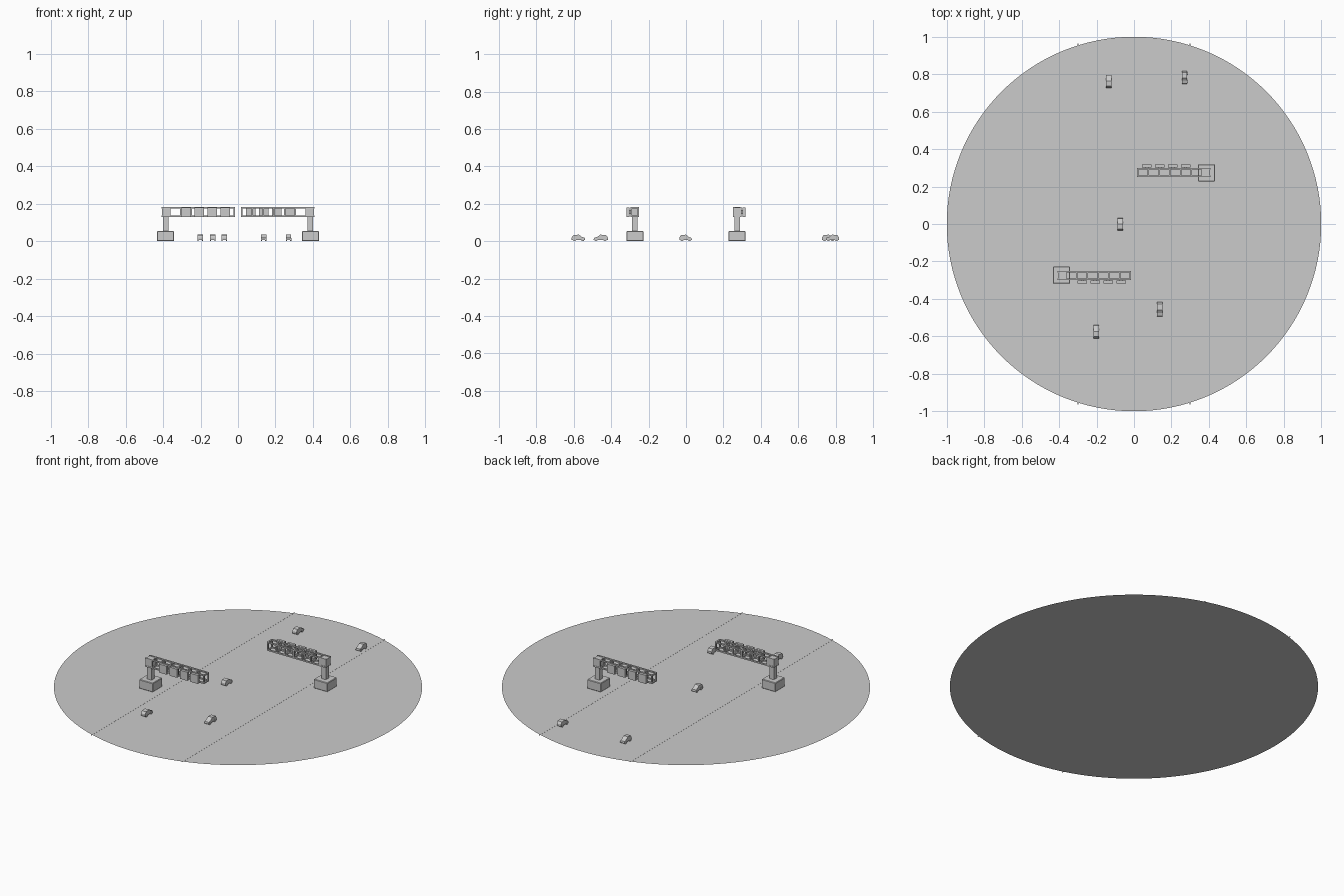
import bpy, bmesh
from math import pi
from mathutils import Matrix, Vector

if "Cube" in bpy.data.objects:
    bpy.data.objects.remove(bpy.data.objects["Cube"])


def finish(bm, name, rot=0.0, loc=(0, 0, 0)):
    bmesh.ops.recalc_face_normals(bm, faces=bm.faces)
    me = bpy.data.meshes.new(name)
    bm.to_mesh(me)
    bm.free()
    ob = bpy.data.objects.new(name, me)
    ob.rotation_euler.z = rot
    ob.location = loc
    bpy.context.collection.objects.link(ob)
    return ob


def box(bm, x0, x1, y0, y1, z0, z1):
    m = Matrix.Translation(((x0 + x1) / 2, (y0 + y1) / 2, (z0 + z1) / 2))
    m = m @ Matrix.Diagonal((x1 - x0, y1 - y0, z1 - z0, 1))
    bmesh.ops.create_cube(bm, size=1, matrix=m)


def cyl(bm, r, depth, center, axis='Z', seg=16):
    m = Matrix.Translation(center)
    if axis == 'X':
        m = m @ Matrix.Rotation(pi / 2, 4, 'Y')
    bmesh.ops.create_cone(bm, cap_ends=True, segments=seg, radius1=r, radius2=r,
                          depth=depth, matrix=m)


# Flat round ground
bm = bmesh.new()
bmesh.ops.create_circle(bm, cap_ends=True, segments=128, radius=1)
finish(bm, "ground_disc")

# Carriageway edge lines, just reaching past the rim
for side, x in (("left", -0.3), ("right", 0.3)):
    bm = bmesh.new()
    box(bm, x - 0.003, x + 0.003, -0.963, 0.963, 0, 0.0006)
    finish(bm, side + "_edge_line")


def gantry(prefix, rot):
    # Concrete footing
    bm = bmesh.new()
    box(bm, -0.433, -0.342, -0.319, -0.228, 0, 0.054)
    ob = finish(bm, prefix + "_footing", rot)
    bev = ob.modifiers.new("bevel", 'BEVEL')
    bev.width, bev.segments = 0.003, 1

    # Post and the solid head that carries the truss
    bm = bmesh.new()
    box(bm, -0.401, -0.371, -0.289, -0.259, 0.05, 0.135)
    finish(bm, prefix + "_post", rot)
    bm = bmesh.new()
    box(bm, -0.407, -0.366, -0.296, -0.252, 0.131, 0.179)
    finish(bm, prefix + "_post_head", rot)

    # Cantilevered box truss: four chords and square frames at each bay
    bm = bmesh.new()
    t = 0.008
    xa, xb, ya, yb, za, zb = -0.408, -0.016, -0.298, -0.25, 0.129, 0.182
    for y in (ya, yb - t):
        for z in (za, zb - t):
            box(bm, xa, xb, y, y + t, z, z + t)
    bays = 6
    for i in range(bays + 1):
        x = -0.368 + (xb - t + 0.368) * i / bays
        for y in (ya, yb - t):
            box(bm, x, x + t, y, y + t, za, zb)
        for z in (za, zb - t):
            box(bm, x, x + t, ya, yb, z, z + t)
    finish(bm, prefix + "_truss", rot)

    # Lane signal panels on the face of the truss
    for i in range(4):
        x = -0.276 + i * 0.069
        bm = bmesh.new()
        box(bm, x - 0.025, x + 0.025, -0.318, -0.303, 0.13, 0.181)
        box(bm, x - 0.008, x + 0.008, -0.304, -0.297, 0.145, 0.166)
        finish(bm, f"{prefix}_signal_panel_{i + 1}", rot)


gantry("near_gantry", 0)
gantry("far_gantry", pi)

# Cars: side profile (y, z) extruded across, with four wheels
PROFILE = [(-0.036, 0.007), (-0.036, 0.02), (-0.027, 0.033), (0.002, 0.035),
           (0.018, 0.023), (0.034, 0.018), (0.036, 0.007)]


def car(name, x, y, rot, k):
    bm = bmesh.new()
    w = 0.014
    f = bm.faces.new([bm.verts.new((-w, py * k, pz)) for py, pz in PROFILE])
    r = bmesh.ops.extrude_face_region(bm, geom=[f])
    vs = [v for v in r["geom"] if isinstance(v, bmesh.types.BMVert)]
    bmesh.ops.translate(bm, vec=Vector((2 * w, 0, 0)), verts=vs)
    finish(bm, name + "_body", rot, (x, y, 0))
    bm = bmesh.new()
    for wx in (-0.0115, 0.0115):
        for wy in (-0.022, 0.023):
            cyl(bm, 0.0085, 0.006, (wx, wy * k, 0.0085), 'X', 12)
    finish(bm, name + "_wheels", rot, (x, y, 0))


for i, (x, y, k) in enumerate([(-0.135, 0.762, 0.96), (0.27, 0.783, 0.96),
                               (-0.073, -0.002, 0.92), (0.137, -0.456, 1.06),
                               (-0.202, -0.575, 1.0)]):
    car(f"car_{i + 1}", x, y, 0 if x < 0 else pi, k)
